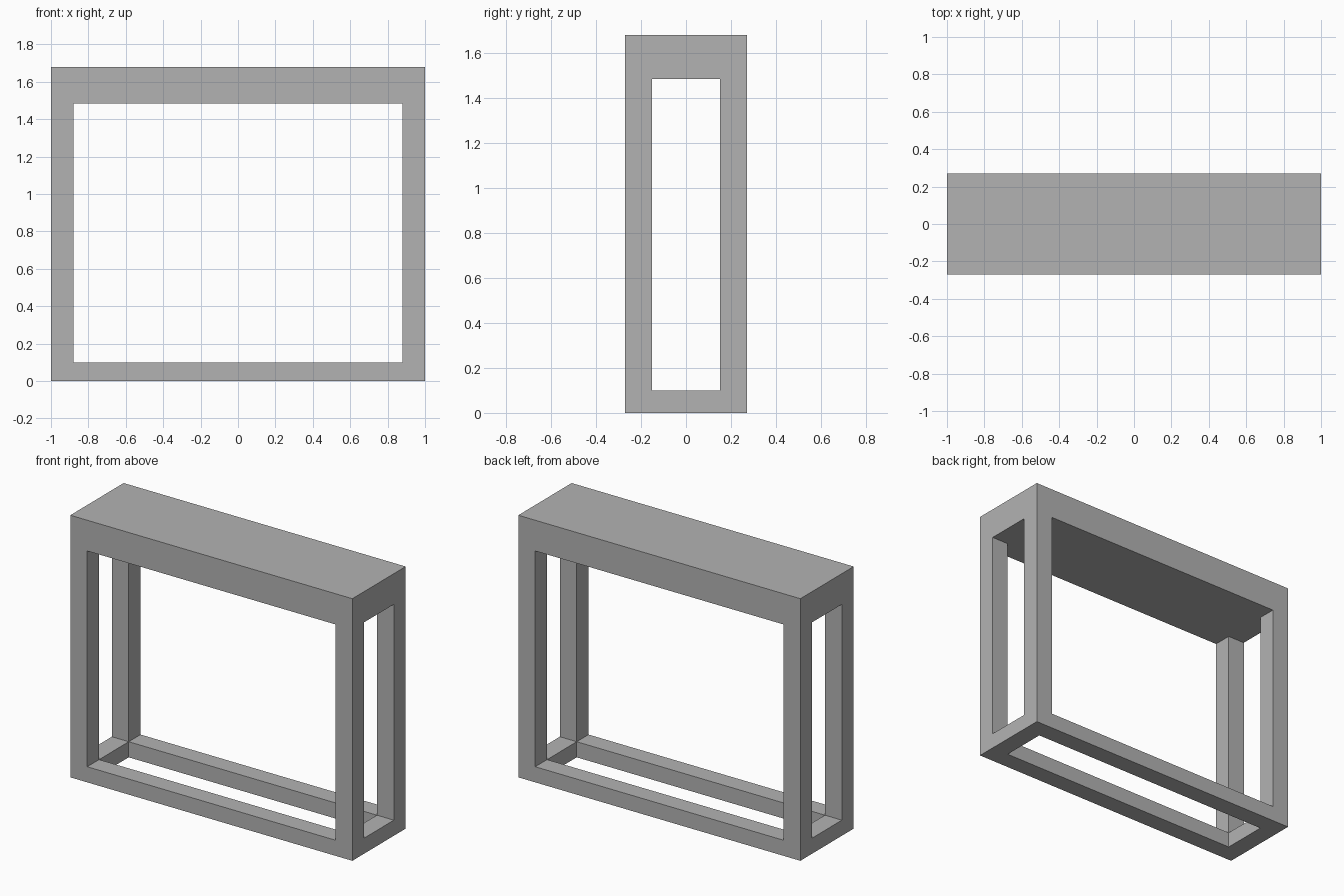
import bpy

if "Cube" in bpy.data.objects:
    bpy.data.objects.remove(bpy.data.objects["Cube"])

# Overall half sizes, heights and bar thickness
HX, HY, TOP = 1.0, 0.27, 1.68
BAR = 0.12
RAIL_Z, SLAB_Z = 0.10, 1.483

grey = bpy.data.materials.new("plain_grey")
grey.diffuse_color = (0.45, 0.45, 0.45, 1.0)
grey.use_nodes = True
grey.node_tree.nodes["Principled BSDF"].inputs["Base Color"].default_value = grey.diffuse_color


def box(name, lo, hi):
    """Axis-aligned box between two corners."""
    centre = [(a + b) / 2 for a, b in zip(lo, hi)]
    bpy.ops.mesh.primitive_cube_add(size=1, location=centre)
    ob = bpy.context.object
    ob.name = name
    ob.scale = [b - a for a, b in zip(lo, hi)]
    bpy.ops.object.transform_apply(location=False, rotation=False, scale=True)
    ob.data.materials.append(grey)
    return ob


def span(side, half):
    """Range of a bar lying along the outer edge on the given side."""
    return sorted((side * half, side * (half - BAR)))


# Thick solid table top
box("table_top", (-HX, -HY, SLAB_Z), (HX, HY, TOP))

for sy, front in ((-1, "front"), (1, "back")):
    y0, y1 = span(sy, HY)
    # Long floor rails
    box(f"{front}_floor_rail", (-HX, y0, 0), (HX, y1, RAIL_Z))
    # Square legs between the rails and the top
    for sx, side in ((-1, "left"), (1, "right")):
        x0, x1 = span(sx, HX)
        box(f"{front}_{side}_leg", (x0, y0, RAIL_Z), (x1, y1, SLAB_Z))

# Short floor rails joining the long ones
for sx, side in ((-1, "left"), (1, "right")):
    x0, x1 = span(sx, HX)
    box(f"{side}_floor_rail", (x0, -HY + BAR, 0), (x1, HY - BAR, RAIL_Z))
